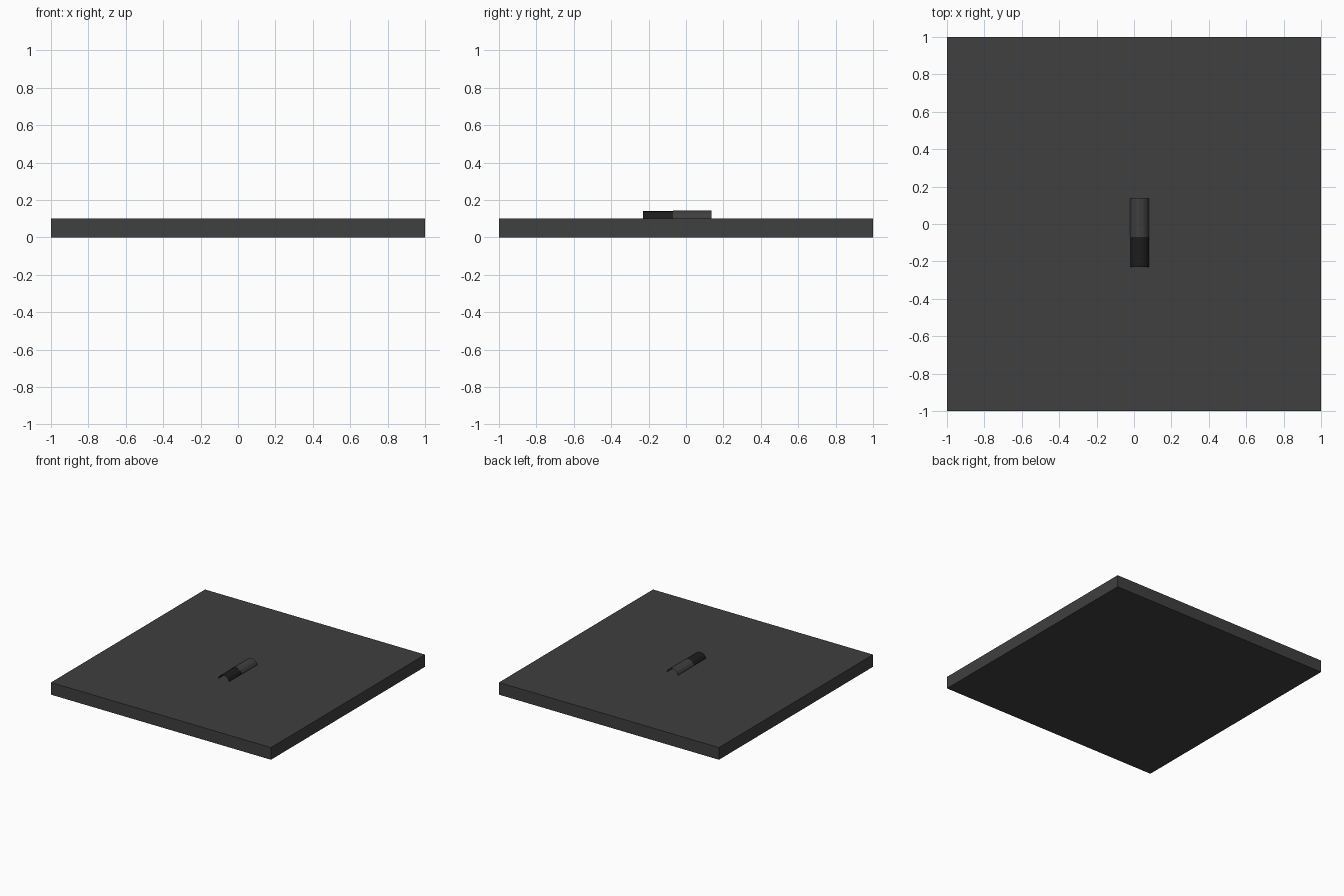
import bpy, bmesh, math

if "Cube" in bpy.data.objects:
    bpy.data.objects.remove(bpy.data.objects["Cube"])

def dark(name, v):
    m = bpy.data.materials.new(name)
    m.diffuse_color = (v, v, v, 1)
    m.use_nodes = True
    m.node_tree.nodes["Principled BSDF"].inputs["Base Color"].default_value = m.diffuse_color
    return m

charcoal = dark("charcoal", 0.05)
black = dark("black", 0.012)

# Square base slab
bpy.ops.mesh.primitive_cube_add(size=1, location=(0, 0, 0.05))
slab = bpy.context.object
slab.name = "base_slab"
slab.scale = (2, 2, 0.1)
slab.data.materials.append(charcoal)

# Open-ended thin tube lying along y, half sunk in the slab
def tube(name, radius, y0, y1, mat, sides=16, cx=0.03, cz=0.09):
    bm = bmesh.new()
    rings = [[bm.verts.new((cx + radius * math.cos(2 * math.pi * i / sides), y,
                            cz + radius * math.sin(2 * math.pi * i / sides)))
              for i in range(sides)] for y in (y0, y1)]
    for i in range(sides):
        j = (i + 1) % sides
        bm.faces.new((rings[0][j], rings[0][i], rings[1][i], rings[1][j]))
    bmesh.ops.recalc_face_normals(bm, faces=bm.faces)
    me = bpy.data.meshes.new(name)
    bm.to_mesh(me)
    bm.free()
    me.materials.append(mat)
    ob = bpy.data.objects.new(name, me)
    bpy.context.collection.objects.link(ob)
    return ob

tube("rear_sleeve", 0.053, -0.07, 0.135, charcoal)
tube("front_sleeve", 0.051, -0.23, -0.07, black)
